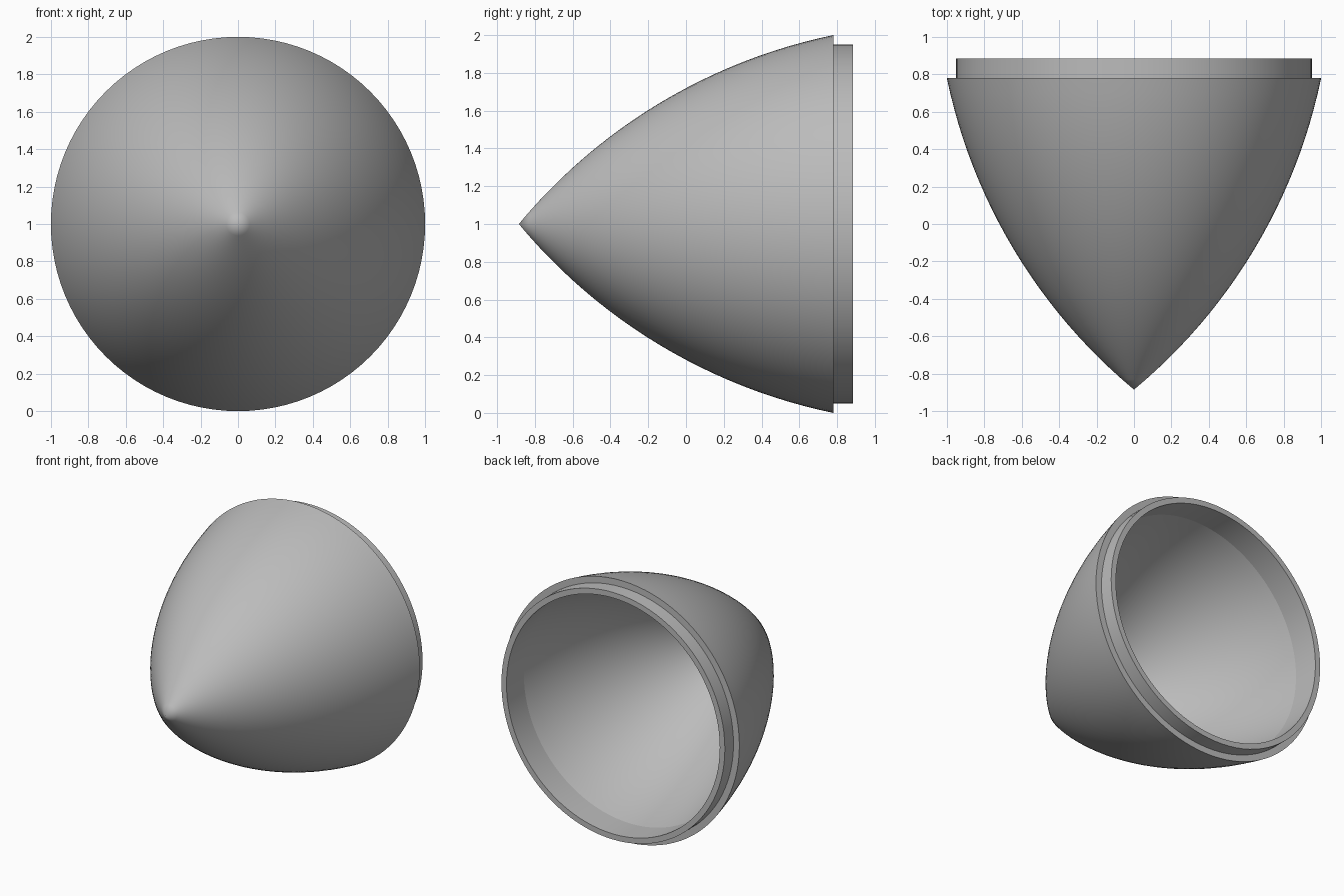
import bpy
import bmesh
import math
from mathutils import Vector, Matrix

SEGMENTS = 96
STEPS = 24
HALF_TURN = math.radians(19.3)

cube = bpy.data.objects.get("Cube")
if cube:
    bpy.data.objects.remove(cube, do_unlink=True)


def ogive(tip_y, base_y, base_r):
    """Circular arc from the tip on the axis to the base, as (y, radius)."""
    a, b = Vector((tip_y, 0)), Vector((base_y, base_r))
    chord = b - a
    normal = Vector((-chord.y, chord.x)).normalized()
    radius = chord.length / 2 / math.sin(HALF_TURN)
    centre = (a + b) / 2 - normal * radius * math.cos(HALF_TURN)
    points = []
    for i in range(STEPS + 1):
        t = HALF_TURN * (2 * i / STEPS - 1)
        points.append(centre + radius * (normal * math.cos(t)
                                         + chord.normalized() * math.sin(t)))
    return points


def lathe(name, profile, material):
    """Spin a (y, radius) profile around the lengthwise axis at z = 1."""
    bm = bmesh.new()
    verts = [bm.verts.new((max(r, 0), y, 0)) for y, r in profile]
    edges = [bm.edges.new(pair) for pair in zip(verts, verts[1:])]
    bmesh.ops.spin(bm, geom=verts + edges, cent=(0, 0, 0), axis=(0, 1, 0),
                   angle=math.tau, steps=SEGMENTS)
    bmesh.ops.remove_doubles(bm, verts=bm.verts, dist=0.0005)
    bmesh.ops.recalc_face_normals(bm, faces=bm.faces)
    bmesh.ops.transform(bm, matrix=Matrix.Translation((0, 0, 1)), verts=bm.verts)
    mesh = bpy.data.meshes.new(name)
    bm.to_mesh(mesh)
    bm.free()
    mesh.materials.append(material)
    obj = bpy.data.objects.new(name, mesh)
    bpy.context.collection.objects.link(obj)
    bpy.ops.object.select_all(action="DESELECT")
    obj.select_set(True)
    bpy.context.view_layer.objects.active = obj
    bpy.ops.object.shade_smooth_by_angle(angle=math.radians(8))
    return obj


grey = bpy.data.materials.new("plain grey")
grey.use_nodes = True
colour = (0.5, 0.5, 0.5, 1)
grey.diffuse_color = colour
grey.node_tree.nodes["Principled BSDF"].inputs["Base Color"].default_value = colour

# Outer ogive, stepped shoulder, rim, straight bore, then the hollow inside
outer = ogive(-0.885, 0.78, 1.0)
shoulder = [(0.78, 0.95), (0.885, 0.95), (0.885, 0.907)]
inner = ogive(-0.79, 0.675, 0.907)[::-1]
lathe("nose_cone_shell", [tuple(p) for p in outer] + shoulder
      + [tuple(p) for p in inner], grey)
